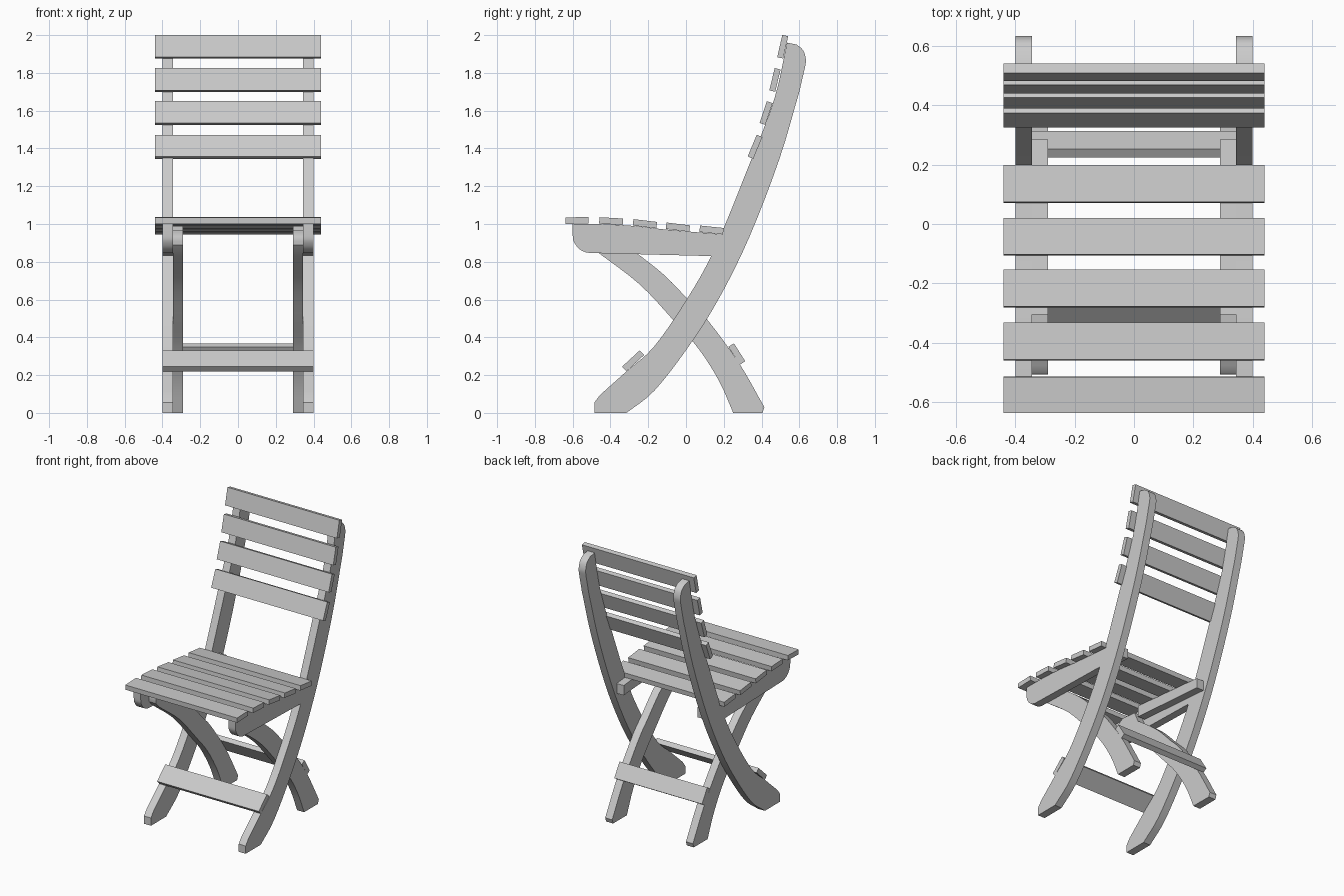
import bpy, bmesh
from mathutils import Vector

if "Cube" in bpy.data.objects:
    bpy.data.objects.remove(bpy.data.objects["Cube"])


def curve(pts, n=4):
    """Smooth (Catmull-Rom) run through a few (y, z) points."""
    p = [Vector(q) for q in pts]
    p = [2 * p[0] - p[1]] + p + [2 * p[-1] - p[-2]]
    out = []
    for i in range(1, len(p) - 2):
        a, b, c, d = p[i - 1:i + 3]
        for k in range(n):
            t = k / n
            out.append(0.5 * (2 * b + (c - a) * t + (2 * a - 5 * b + 4 * c - d) * t * t
                              + (3 * b - a - 3 * c + d) * t ** 3))
    return out + [p[-2]]


def prism(name, outline, x0, x1, mirror=False):
    """Extrude a (y, z) outline from x0 to x1, optionally mirrored in x."""
    bm = bmesh.new()
    face = bm.faces.new([bm.verts.new((x0, q[0], q[1])) for q in outline])
    ext = bmesh.ops.extrude_face_region(bm, geom=[face])
    moved = [v for v in ext["geom"] if isinstance(v, bmesh.types.BMVert)]
    bmesh.ops.translate(bm, verts=moved, vec=(x1 - x0, 0, 0))
    bmesh.ops.recalc_face_normals(bm, faces=bm.faces)
    mesh = bpy.data.meshes.new(name)
    bm.to_mesh(mesh)
    bm.free()
    obj = bpy.data.objects.new(name, mesh)
    bpy.context.collection.objects.link(obj)
    bpy.ops.object.select_all(action='DESELECT')
    obj.select_set(True)
    bpy.context.view_layer.objects.active = obj
    bpy.ops.object.shade_smooth_by_angle(angle=0.52)
    if mirror:
        obj.modifiers.new("Mirror", 'MIRROR')
    return obj


def board(name, a, b, thick, half):
    """Slat whose mounting face runs from a to b, thickened to the left of a->b."""
    a, b = Vector(a), Vector(b)
    d = (b - a).normalized()
    n = Vector((-d.y, d.x)) * thick
    prism(name, [a, b, b + n, a + n], -half, half)


# Long legs that rise into the backrest
long_front = curve([(-.455, .095), (-.315, .22), (-.17, .35), (0, .595), (.15, .865),
                    (.335, 1.315), (.467, 1.66), (.535, 1.96)])
long_top = curve([(.585, 1.95), (.62, 1.92), (.635, 1.87), (.63, 1.83)], 3)
long_rear = curve([(.60, 1.70), (.493, 1.34), (.335, .93), (.177, .61),
                   (.02, .36), (-.165, .12), (-.315, 0)])
prism("long_leg", [(-.485, 0), (-.485, .055)] + long_front + long_top + long_rear,
      .345, .40, True)

# Short crossing legs, inside the long ones
short_front = curve([(.25, 0), (.177, .165), (.07, .335), (-.06, .483),
                     (-.245, .68), (-.467, .85)])
short_top = curve([(-.505, .89), (-.505, .935), (-.46, .965)], 3)
short_rear = curve([(-.305, .875), (-.26, .845), (-.11, .725), (.02, .59), (.113, .493),
                    (.28, .265), (.415, .03)])
prism("short_leg", short_front + short_top + [(-.34, .955)] + short_rear + [(.405, 0)],
      .29, .345, True)

# Outer seat rails, rounded at the front, butting on the long legs
rail_top = curve([(-.60, 1.0), (-.47, 1.0), (-.28, .99), (-.1, .97), (.195, .945)])
rail_nose = curve([(-.48, .846), (-.53, .85), (-.57, .872), (-.595, .91), (-.60, .94)], 3)
prism("seat_rail", rail_top + [(.14, .83)] + rail_nose, .345, .40, True)

# Inner seat rails passing behind the long legs
prism("inner_rail", [(-.305, .99), (-.1, .97), (.2, .943), (.285, .935),
                     (.285, .865), (-.305, .91)], .29, .345, True)

# Seat slats
for i, (a, b) in enumerate([((-.637, 1.0), (-.515, 1.004)), ((-.46, 1.002), (-.335, .995)),
                            ((-.282, .992), (-.157, .977)), ((-.107, .974), (.017, .959)),
                            ((.071, .958), (.196, .945))]):
    board(f"seat_slat_{i + 1}", a, b, .034, .44)

# Backrest slats
for i, (a, b) in enumerate([((.356, 1.345), (.404, 1.46)), ((.42, 1.525), (.458, 1.64)),
                            ((.472, 1.70), (.501, 1.818)), ((.514, 1.876), (.541, 1.994))]):
    board(f"back_slat_{i + 1}", a, b, .032, .44)

# Stretchers between the legs
board("front_stretcher", (-.315, .22), (-.222, .306), .034, .40)
board("rear_stretcher", (.225, .35), (.285, .255), .034, .345)
